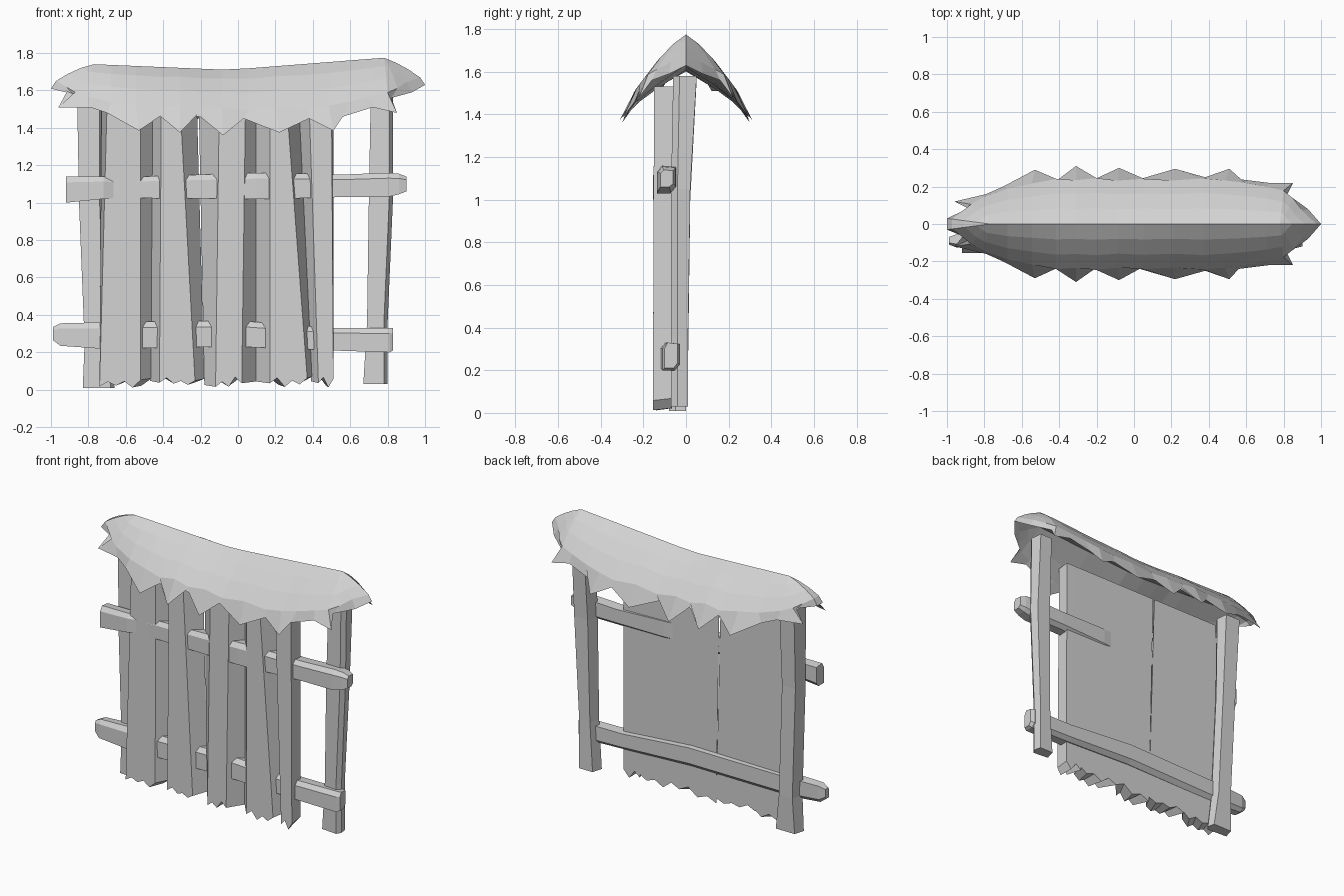
import bpy, bmesh, random
from mathutils import Vector

random.seed(4)
cube = bpy.data.objects.get("Cube")
if cube:
    bpy.data.objects.remove(cube, do_unlink=True)

mat = bpy.data.materials.new("weathered grey")
mat.use_nodes = True
GREY = (0.65, 0.65, 0.65, 1)
mat.diffuse_color = GREY
mat.node_tree.nodes["Principled BSDF"].inputs["Base Color"].default_value = GREY


def finish(name, bm):
    bmesh.ops.remove_doubles(bm, verts=bm.verts, dist=0.0005)
    bmesh.ops.recalc_face_normals(bm, faces=bm.faces)
    me = bpy.data.meshes.new(name)
    bm.to_mesh(me)
    bm.free()
    me.materials.append(mat)
    ob = bpy.data.objects.new(name, me)
    bpy.context.collection.objects.link(ob)
    return ob


def loft(name, rings, caps=True):
    """Skin a list of closed rings of equal length."""
    bm = bmesh.new()
    rows = [[bm.verts.new(p) for p in ring] for ring in rings]
    n = len(rows[0])
    for a, b in zip(rows, rows[1:]):
        for i in range(n):
            j = (i + 1) % n
            bm.faces.new((a[i], a[j], b[j], b[i]))
    if caps:
        bm.faces.new(rows[0])
        bm.faces.new(rows[-1])
    return finish(name, bm)


# Tapered planks: narrow front face, wide back, splintered lower end
def plank(name, back_top, back_low, front_top, front_low, front=-0.155, steps=5):
    rings = []
    for i in range(steps + 1):
        t = i / steps

        def mix(pair):
            return pair[0] + (pair[1] - pair[0]) * t
        low = 0.02 + (0.03 if i % 2 else 0) + random.uniform(-0.01, 0.02)
        rings.append([(mix(front_low), front, low),
                      (mix(front_top), front + 0.005, 1.53),
                      (mix(back_top), -0.06, 1.53),
                      (mix(back_low), -0.065, low + 0.01)])
    loft(name, rings)


plank("plank_1", (-0.73, -0.45), (-0.74, -0.46), (-0.70, -0.52), (-0.74, -0.52), front=-0.14)
plank("plank_2", (-0.46, -0.22), (-0.47, -0.18), (-0.41, -0.31), (-0.42, -0.23))
plank("plank_3", (-0.21, 0.10), (-0.18, 0.10), (-0.10, 0.04), (-0.12, 0.02), steps=4)
plank("plank_4", (0.095, 0.33), (0.095, 0.40), (0.17, 0.26), (0.17, 0.37))
plank("plank_5", (0.32, 0.51), (0.39, 0.51), (0.38, 0.50), (0.43, 0.51), steps=3)


# Upright posts: stations of (z, left x, right x, front y, back y)
def post(name, stations):
    rings = []
    for z, x0, x1, y0, y1 in stations:
        rings.append([(x0, y0 + 0.01, z), (x1 - 0.02, y0, z), (x1, y0 + 0.03, z),
                      (x1 - 0.01, y1, z), (x0 + 0.02, y1, z)])
    loft(name, rings)


post("right_post", [(0.01, -0.83, -0.66, -0.08, 0.0), (0.25, -0.82, -0.69, -0.08, 0.01),
                    (1.0, -0.85, -0.72, -0.07, 0.02), (1.56, -0.86, -0.72, -0.06, 0.05)])
post("left_post", [(0.03, 0.67, 0.80, -0.07, 0.01), (0.36, 0.69, 0.80, -0.07, 0.01),
                   (1.05, 0.70, 0.83, -0.07, 0.02), (1.58, 0.71, 0.83, -0.06, 0.05)])


# Cross rails: stations of (x, centre y, centre z, half depth, half height)
def rail(name, stations):
    rings = []
    for x, y, z, d, h in stations:
        rings.append([(x, y - d, z - h), (x, y - d, z + h * 0.55), (x, y - d * 0.5, z + h),
                      (x, y + d, z + h * 0.9), (x, y + d, z - h * 0.6),
                      (x, y + d * 0.4, z - h)])
    loft(name, rings)


rail("upper_rail", [(-0.92, -0.115, 1.07, 0.04, 0.07), (-0.72, -0.115, 1.08, 0.04, 0.06),
                    (-0.66, -0.1, 1.08, 0.035, 0.055), (0.1, -0.108, 1.09, 0.042, 0.07),
                    (0.2, -0.1, 1.09, 0.045, 0.07), (0.55, -0.09, 1.09, 0.045, 0.06),
                    (0.80, -0.09, 1.095, 0.045, 0.065), (0.86, -0.09, 1.1, 0.04, 0.055),
                    (0.90, -0.09, 1.10, 0.03, 0.04)])
rail("lower_rail", [(-0.99, -0.09, 0.30, 0.02, 0.035), (-0.95, -0.09, 0.295, 0.035, 0.06),
                    (-0.74, -0.085, 0.29, 0.045, 0.07), (0.0, -0.08, 0.30, 0.05, 0.07),
                    (0.5, -0.075, 0.27, 0.045, 0.06), (0.81, -0.07, 0.265, 0.04, 0.065),
                    (0.83, -0.07, 0.27, 0.03, 0.06)])

# Ragged eave of the thatch, front half from end to end (x, y, z)
EAVE = [(-1.0, -0.03, 1.61), (-0.88, -0.08, 1.58), (-0.96, -0.12, 1.51), (-0.79, -0.16, 1.51),
        (-0.70, -0.20, 1.48), (-0.53, -0.29, 1.385), (-0.41, -0.235, 1.47),
        (-0.31, -0.31, 1.375), (-0.21, -0.24, 1.48), (-0.08, -0.30, 1.36),
        (0.03, -0.24, 1.45), (0.22, -0.295, 1.375), (0.38, -0.25, 1.45),
        (0.51, -0.295, 1.385), (0.56, -0.24, 1.46), (0.72, -0.22, 1.51),
        (0.85, -0.22, 1.48), (0.82, -0.16, 1.56), (0.93, -0.08, 1.59), (1.0, 0, 1.63)]
eave = [Vector(p) for p in EAVE]
eave += [Vector((p.x, -p.y, p.z)) for p in reversed(eave[:-1])]
count = len(eave)
soft = [p if abs(p.x) == 1 else p * 0.4 + (eave[i - 1] + eave[(i + 1) % count]) * 0.3
        for i, p in enumerate(eave)]


def ridge(x):
    x = max(-0.77, min(0.78, x))
    z = 1.71 + (-(x + 0.05) * 0.042 if x < -0.05 else (x + 0.05) * 0.078)
    return Vector((x, 0, z))


def roof_ring(t, bulge, drop):
    ring = []
    for p in soft:
        q = ridge(p.x).lerp(p, t)
        q.z += bulge * (0.4 + 2 * abs(p.y)) - drop
        ring.append(q)
    return ring


# Sagging thatched roof: outer skin over the ridge, then a hollow underside
rings = [roof_ring(0, 0, 0), roof_ring(0.3, 0.042, 0), roof_ring(0.6, 0.06, 0),
         roof_ring(0.88, 0.055, 0), eave, roof_ring(0.85, 0, 0.0),
         roof_ring(0.5, 0, 0.04), roof_ring(0, 0, 0.11)]
loft("thatched_roof", rings, caps=False)
